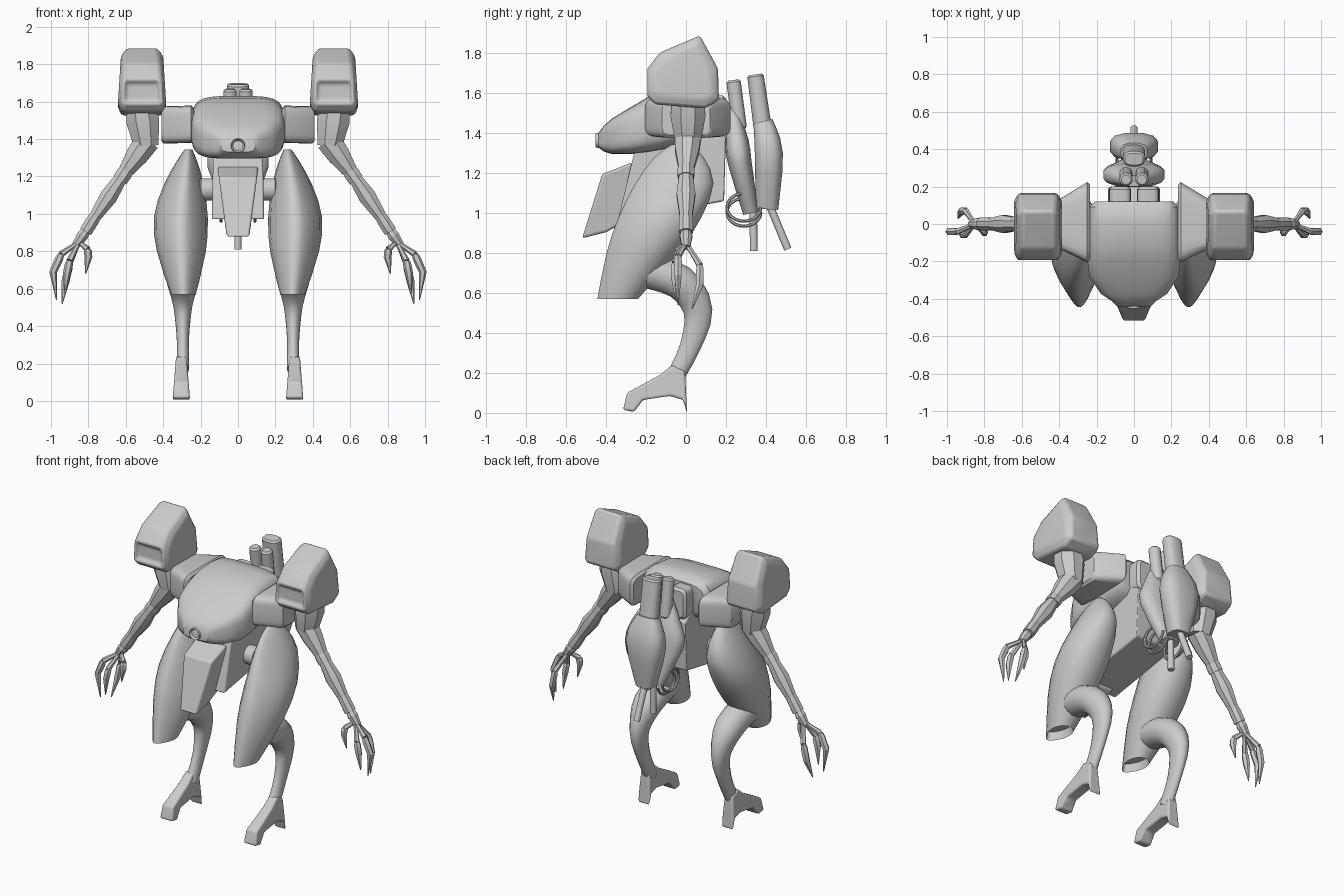
import bpy, bmesh, math
from mathutils import Vector

if "Cube" in bpy.data.objects:
    bpy.data.objects.remove(bpy.data.objects["Cube"])

X, Y, Z = Vector((1, 0, 0)), Vector((0, 1, 0)), Vector((0, 0, 1))


def finish(name, bm, mirror=False, bevel=0, angle=40):
    bmesh.ops.recalc_face_normals(bm, faces=bm.faces)
    me = bpy.data.meshes.new(name)
    bm.to_mesh(me)
    bm.free()
    me.shade_smooth()
    me.set_sharp_from_angle(angle=math.radians(angle))
    ob = bpy.data.objects.new(name, me)
    bpy.context.collection.objects.link(ob)
    if bevel:
        m = ob.modifiers.new("Bevel", "BEVEL")
        m.width, m.segments, m.angle_limit = bevel, 3, math.radians(25)
    if mirror:
        ob.modifiers.new("Mirror", "MIRROR")
    return ob


def spline(pts, sub):
    """Catmull-Rom interpolation of ring data."""
    out = []
    for i in range(len(pts) - 1):
        a, b, c, d = (pts[max(0, min(j, len(pts) - 1))] for j in range(i - 1, i + 3))
        for k in range(sub):
            t = k / sub
            out.append([q + t / 2 * (r - p + t * (2 * p - 5 * q + 4 * r - s + t * (3 * q - p - 3 * r + s)))
                        for p, q, r, s in zip(a, b, c, d)])
    return out + [pts[-1]]


def tube(name, pts, u=Y, n=12, p=2, fixed=None, keel=0, sub=1, rim=0, hollow=0, **kw):
    """Loft of superellipse rings; each point is x, y, z, half-width, half-depth."""
    pts = spline(pts, sub)
    if rim:  # rounded ends
        ends = []
        for e, nxt in ((pts[0], pts[1]), (pts[-1], pts[-2])):
            d = (Vector(nxt[:3]) - Vector(e[:3])).normalized() * rim
            ends.append((list(e[:3]) + [r - rim for r in e[3:]], list(Vector(e[:3]) + d) + list(e[3:])))
        pts = [*ends[0], *pts[1:-1], ends[1][1], ends[1][0]]
    cs = [Vector(q[:3]) for q in pts]
    bm = bmesh.new()
    rings = []
    for i, q in enumerate(pts):
        t = fixed or (cs[min(i + 1, len(cs) - 1)] - cs[max(i - 1, 0)]).normalized()
        v = t.cross(u).normalized()
        w = v.cross(t)
        ring = []
        for k in range(n):
            a = 2 * math.pi * (k + 0.5) / n
            c, s = (math.copysign(abs(f) ** (2 / p), f) for f in (math.cos(a), math.sin(a)))
            c *= 1 - keel * max(0, -s)
            ring.append(bm.verts.new(cs[i] + w * q[3] * c + v * q[-1] * s))
        rings.append(ring)
    for a, b in zip(rings, rings[1:]):
        for k in range(n):
            bm.faces.new((a[k], a[(k + 1) % n], b[(k + 1) % n], b[k]))
    bm.faces.new(rings[0])
    end = bm.faces.new(rings[-1])
    if hollow:
        bmesh.ops.recalc_face_normals(bm, faces=bm.faces)
        bmesh.ops.inset_individual(bm, faces=[end], thickness=.012, depth=-hollow)
    return finish(name, bm, **kw)


def spine(name, x, pts, **kw):
    """Tube in the side plane: points are y, z, half-width, half-depth."""
    return tube(name, [(x, *q) for q in pts], u=X, **kw)


def slab(name, pts, low, high, cx=0, bulge=0, recess=False, **kw):
    """Side profile (y, z) thickened in x; half-width runs from low to high with z."""
    z0, z1 = min(q[1] for q in pts), max(q[1] for q in pts)
    bm = bmesh.new()
    sides = [[bm.verts.new((cx + s * (low + (high - low) * (z - z0) / (z1 - z0)), y, z)) for y, z in pts]
             for s in (-1, 1)]
    n = len(pts)
    edge = [bm.faces.new((sides[0][i], sides[0][(i + 1) % n], sides[1][(i + 1) % n], sides[1][i]))
            for i in range(n)]
    caps = [bm.faces.new(r) for r in sides]
    bmesh.ops.recalc_face_normals(bm, faces=bm.faces)
    if bulge:
        bmesh.ops.inset_individual(bm, faces=caps, thickness=.045, depth=bulge)
    else:
        bmesh.ops.triangulate(bm, faces=caps)
    if recess:
        front = min(edge, key=lambda f: f.normal.y)
        bmesh.ops.inset_individual(bm, faces=[front], thickness=.025, depth=-.025)
    return finish(name, bm, **kw)


# torso shell, tilted down to the front
shell = [(-.44, 1.30, 1.43, .12), (-.28, 1.295, 1.53, .24), (-.1, 1.32, 1.62, .245), (.12, 1.38, 1.63, .24)]
tube("torso", [(0, y, (a + b) / 2, w, (b - a) / 2) for y, a, b, w in shell],
     u=X, n=24, p=4, fixed=Y, sub=2, rim=.03)

# nose sensor ring
tube("nose_sensor", [(0, -.42, 1.365, .042), (0, -.452, 1.365, .036)], u=X, n=16, fixed=-Y, hollow=.015)

# abdomen, front flap and hip discs
slab("abdomen", [(-.26, 1.3), (-.34, .97), (.08, 1.04), (.19, 1.06), (.2, 1.38), (.1, 1.45)],
     .14, .13, bevel=.01)
slab("front_flap", [(-.27, 1.255), (-.42, 1.195), (-.52, .875), (-.4, .905), (-.28, .97)], .06, .11, bevel=.012)
tube("hip_disc", [(.12, -.08, 1.13, .06), (.21, -.08, 1.13, .06)], n=20, rim=.012, mirror=True)

# thigh armour: keeled teardrop, hollow underneath (z, back/front y, inner/outer x)
thigh = [(1.345, -.07, .02, .245, .285), (1.28, -.16, .09, .217, .33), (1.15, -.255, .14, .18, .4),
         (.98, -.34, .08, .16, .452), (.8, -.4, -.04, .17, .435), (.57, -.445, -.24, .225, .36)]
tube("thigh_armour", [((c + d) / 2, (a + b) / 2, z, (d - c) / 2, (b - a) / 2) for z, a, b, c, d in thigh],
     u=X, n=20, p=2.3, fixed=Z, keel=.45, sub=2, hollow=.05, mirror=True, angle=50)

# curved lower leg and hoofed foot
spine("lower_leg", .295, [(-.22, .72, .09, .09), (-.03, .655, .09, .088), (.06, .51, .052, .074),
                          (.02, .33, .033, .053), (-.06, .17, .035, .045)], n=16, sub=3, mirror=True, angle=60)
slab("foot", [(-.315, .015), (-.295, .1), (-.13, .19), (-.07, .24), (-.005, .21), (.005, 0), (-.015, .065),
              (-.08, .085), (-.215, .065), (-.26, .005)], .047, .028, cx=.303, bevel=.012, mirror=True, angle=50)

# shoulder block and pod
tube("shoulder_block", [(.235, .01, 1.48, .215, .1), (.41, 0, 1.475, .135, .1)], n=24, p=6,
     fixed=X, rim=.015, mirror=True)
slab("shoulder_pod", [(.07, 1.89), (.16, 1.725), (.165, 1.565), (.095, 1.525), (-.155, 1.545), (-.2, 1.59),
                      (-.2, 1.715), (-.13, 1.805)], .108, .085, cx=.513, bulge=.025, recess=True,
     bevel=.018, mirror=True)


# faceted arm segments: spindles between joints
def spindle(name, a, b, ends, mid=.4, n=8):
    a, b = Vector(a), Vector(b)
    tube(name, [(*a.lerp(b, f), r) for f, r in zip((0, mid, 1), ends)], n=n, mirror=True, angle=22)


elbow, wrist = (.62, 0, 1.2), (.8, 0, .93)
spindle("upper_arm_block", (.52, .01, 1.58), (.49, .01, 1.36), (.085, .095, .07))
spindle("upper_arm", (.485, .01, 1.39), elbow, (.072, .065, .036))
spindle("elbow_collar", (.595, 0, 1.235), (.632, 0, 1.18), (.04, .046, .044))
spindle("forearm", elbow, wrist, (.036, .051, .025))
spindle("wrist_cuff", (.755, 0, 1), (.815, 0, .905), (.033, .037, .037))
spindle("palm", (.805, 0, .92), (.87, 0, .83), (.022, .034, .022))


# clawed fingers: thin rod to a knuckle, then a blade
def finger(name, knuckle, bend, tip):
    spindle(name + "_rod", (.85, 0, .85), knuckle, (.015, .013, .018), n=6)
    tube(name + "_claw", [(*knuckle, .016), (*Vector(knuckle).lerp(Vector(bend), .25), .022),
                          (*bend, .021), (*tip, .003)], n=6, mirror=True, angle=22)


finger("outer_finger", (.945, -.04, .785), (.988, -.04, .69), (.97, -.04, .54))
finger("middle_finger", (.9, .07, .74), (.922, .068, .64), (.94, .03, .52))
finger("inner_finger", (.9, -.055, .75), (.915, -.057, .68), (.925, -.05, .57))
finger("thumb", (.803, -.04, .81), (.8, -.045, .77), (.815, -.04, .68))

# backpack: mounting pads, two bodies, tanks and exhaust tubes
spine("pack_mount", .075, [(.09, 1.49, .06, .1), (.2, 1.49, .06, .1)], n=16, p=5, rim=.015, mirror=True)
spine("pack_inner_body", 0, [(.23, 1.53, .06, .03), (.255, 1.36, .145, .06), (.27, 1.25, .165, .06),
                             (.325, 1, .06, .04)], n=16, p=2.6, sub=2)
spine("pack_outer_body", 0, [(.385, 1.46, .07, .05), (.415, 1.3, .13, .072), (.405, 1.02, .06, .058)],
      n=12, p=3, sub=3)
spine("inner_tank", .042, [(.27, 1.42, .036), (.237, 1.667, .036)], n=14, rim=.01, mirror=True)
spine("outer_tank", 0, [(.385, 1.42, .06, .046), (.347, 1.695, .06, .042)], n=16, p=2.6, rim=.01)
spine("straight_exhaust", 0, [(.335, 1.08, .02), (.34, .81, .02)])
spine("angled_exhaust", 0, [(.41, 1.06, .02), (.51, .82, .02)])

# looping cables under the pack: open arcs around the side axis
for side in (-1, 1):
    for k in (0, 1):
        arc = [math.radians(a) for a in range(80, 361, 20)]
        tube("pack_cable", [(side * (.09 - .03 * k), .29 + .085 * math.cos(a), 1.03 - .025 * k + .07 * math.sin(a), .009)
                            for a in arc], u=X, n=8)
